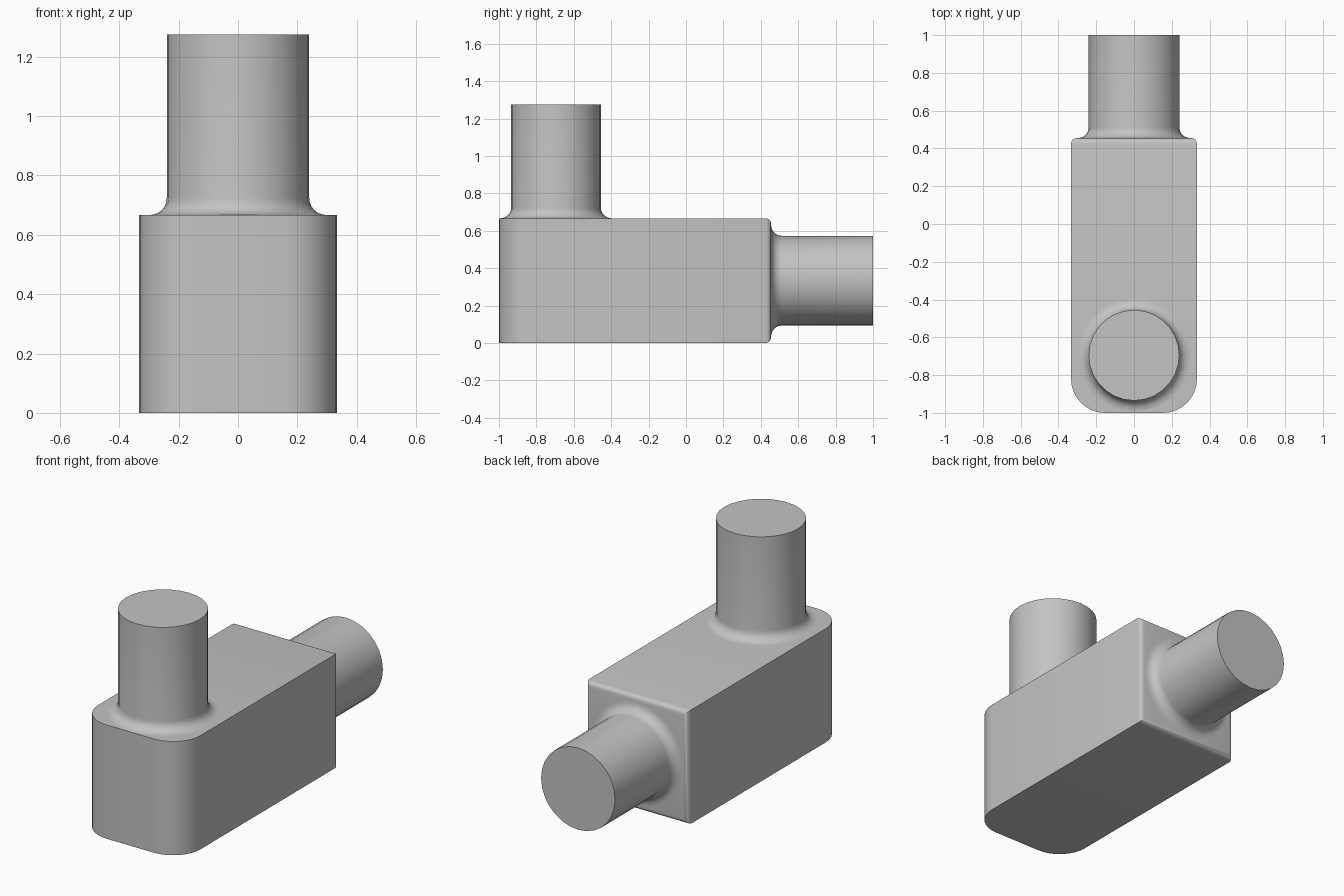
import bpy, bmesh, math
from mathutils import Matrix

cube = bpy.data.objects.get("Cube")
if cube:
    bpy.data.objects.remove(cube, do_unlink=True)

grey = bpy.data.materials.new("light grey")
grey.use_nodes = True
grey.diffuse_color = (0.55, 0.55, 0.55, 1)
grey.node_tree.nodes["Principled BSDF"].inputs["Base Color"].default_value = grey.diffuse_color

HALF, HEIGHT = 0.333, 0.667
FRONT, BACK = -1.0, 0.455
PIPE_R, FILLET = 0.24, 0.057


def finish(bm, name):
    bmesh.ops.recalc_face_normals(bm, faces=bm.faces)
    mesh = bpy.data.meshes.new(name)
    bm.to_mesh(mesh)
    bm.free()
    mesh.materials.append(grey)
    obj = bpy.data.objects.new(name, mesh)
    bpy.context.collection.objects.link(obj)
    bpy.ops.object.select_all(action='DESELECT')
    obj.select_set(True)
    bpy.context.view_layer.objects.active = obj
    bpy.ops.object.shade_smooth_by_angle(angle=math.radians(35))
    return obj


def round_edges(bm, test, width, segments):
    edges = [e for e in bm.edges if test(e)]
    bmesh.ops.bevel(bm, geom=edges, offset=width, segments=segments,
                    profile=0.5, affect='EDGES', clamp_overlap=True)


def pipe(name, length, matrix):
    """Closed pipe with a flared fillet at its foot, spun about local z."""
    profile = []
    for i in range(7):
        a = math.pi / 2 * i / 6
        profile.append((PIPE_R + FILLET * (1 - math.sin(a)), FILLET * (1 - math.cos(a))))
    profile += [(PIPE_R, length), (0, length)]
    bm = bmesh.new()
    verts = [bm.verts.new((r, 0, z)) for r, z in profile]
    edges = [bm.edges.new(pair) for pair in zip(verts, verts[1:])]
    bmesh.ops.spin(bm, geom=verts + edges, cent=(0, 0, 0), axis=(0, 0, 1),
                   angle=math.tau, steps=28, use_duplicate=False)
    bmesh.ops.remove_doubles(bm, verts=bm.verts, dist=0.0005)
    bm.transform(matrix)
    return finish(bm, name)


# Box body: broad round front corners, small soft edge round the back face
bm = bmesh.new()
bmesh.ops.create_cube(bm, size=1)
bmesh.ops.scale(bm, verts=bm.verts, vec=(2 * HALF, BACK - FRONT, HEIGHT))
bmesh.ops.translate(bm, verts=bm.verts, vec=(0, (FRONT + BACK) / 2, HEIGHT / 2))
round_edges(bm, lambda e: all(v.co.y < 0 for v in e.verts)
            and abs(e.verts[0].co.z - e.verts[1].co.z) > 0.1, 0.18, 8)
round_edges(bm, lambda e: all(v.co.y > BACK - 0.001 for v in e.verts), 0.03, 4)
finish(bm, "box_body")

# Upright pipe on the top and level pipe on the back
pipe("upright_pipe", 1.275 - HEIGHT, Matrix.Translation((0, -0.695, HEIGHT)))
pipe("back_pipe", 1.0 - BACK, Matrix.Translation((0, BACK, HEIGHT / 2))
     @ Matrix.Rotation(-math.pi / 2, 4, 'X'))
